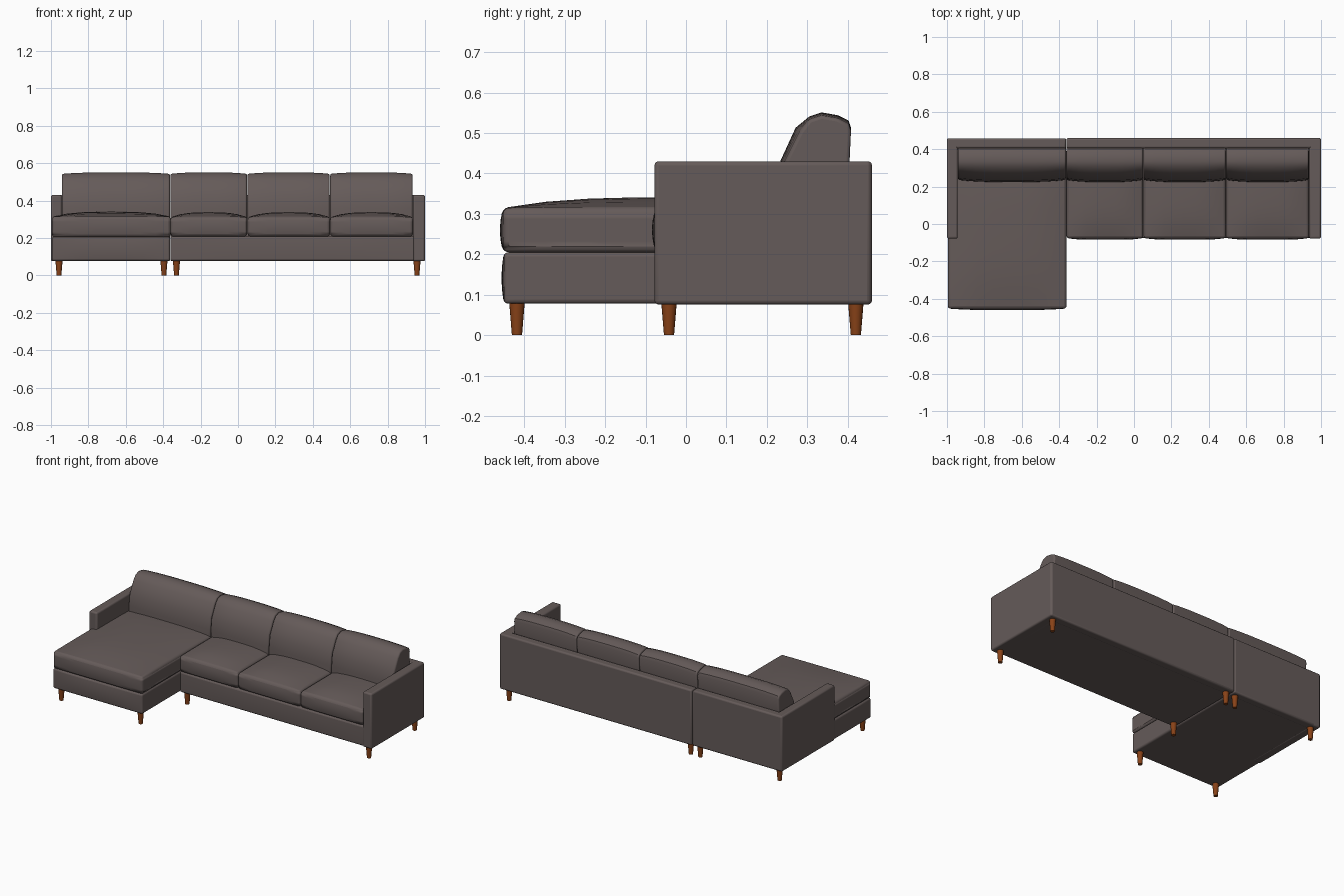
import bpy
import bmesh

cube = bpy.data.objects.get("Cube")
if cube:
    bpy.data.objects.remove(cube, do_unlink=True)


def make_material(name, rgb):
    mat = bpy.data.materials.new(name)
    mat.use_nodes = True
    color = (*rgb, 1.0)
    mat.diffuse_color = color
    mat.node_tree.nodes["Principled BSDF"].inputs["Base Color"].default_value = color
    return mat


fabric = make_material("taupe fabric", (0.13, 0.104, 0.1))
wood = make_material("brown wood", (0.25, 0.055, 0.009))


def finish(bm, name, mat, bevel, segments=3):
    """Turn a bmesh into a smooth object with rounded edges."""
    bmesh.ops.recalc_face_normals(bm, faces=bm.faces[:])
    mesh = bpy.data.meshes.new(name)
    bm.to_mesh(mesh)
    bm.free()
    mesh.materials.append(mat)
    obj = bpy.data.objects.new(name, mesh)
    bpy.context.collection.objects.link(obj)
    if bevel:
        mod = obj.modifiers.new("rounded edges", 'BEVEL')
        mod.width = bevel
        mod.segments = segments
        mod.limit_method = 'ANGLE'
        mod.angle_limit = 0.9
    bpy.ops.object.select_all(action='DESELECT')
    obj.select_set(True)
    bpy.context.view_layer.objects.active = obj
    bpy.ops.object.shade_smooth_by_angle(angle=0.7)
    return obj


def padded_box(name, x, y, z, bevel=0.01, crown=0.0, puff=0.0, cuts=7):
    """Box between limits; crown lifts its top, puff swells its front."""
    bm = bmesh.new()
    bmesh.ops.create_cube(bm, size=2)
    if crown or puff:
        bmesh.ops.subdivide_edges(bm, edges=bm.edges[:], cuts=cuts, use_grid_fill=True)
    for v in bm.verts:
        u, w, h = v.co
        lift = crown * (1 - abs(u) ** 3) * (1 - abs(w) ** 3) if h > 0.99 else 0
        swell = puff * (1 - u ** 4) * (1 - h * h) if w < -0.99 else 0
        v.co = [(a + b) / 2 + (b - a) / 2 * t for (a, b), t in zip((x, y, z), (u, w, h))]
        v.co.z += lift
        v.co.y -= swell
    return finish(bm, name, fabric, bevel)


def back_cushion(name, x0, x1, slices=12):
    """Leaning side profile swept along x, fuller in the middle."""
    profile = [(0.235, 0.29), (0.237, 0.36), (0.245, 0.43), (0.283, 0.505),
               (0.305, 0.533), (0.335, 0.543), (0.375, 0.536), (0.402, 0.523),
               (0.408, 0.505), (0.404, 0.42), (0.395, 0.29)]
    bm = bmesh.new()
    rings = []
    for i in range(slices + 1):
        t = 2 * i / slices - 1
        full = 1 - abs(t) ** 3
        ring = []
        for y, z in profile:
            dy = -0.012 * full if y < 0.3 else 0
            dz = 0.008 * full if z > 0.5 else 0
            ring.append(bm.verts.new(((x0 + x1) / 2 + t * (x1 - x0) / 2, y + dy, z + dz)))
        rings.append(ring)
    n = len(profile)
    for a, b in zip(rings, rings[1:]):
        for k in range(n):
            bm.faces.new((a[k], a[(k + 1) % n], b[(k + 1) % n], b[k]))
    bm.faces.new(rings[0])
    bm.faces.new(rings[-1])
    return finish(bm, name, fabric, 0.008)


def leg(name, x, y):
    bm = bmesh.new()
    bmesh.ops.create_cone(bm, cap_ends=True, segments=16, radius1=0.0125,
                          radius2=0.0195, depth=0.085)
    bmesh.ops.translate(bm, verts=bm.verts[:], vec=(x, y, 0.0425))
    return finish(bm, name, wood, 0)


# Bases and backs of the two joined sections
SEAM = -0.362
padded_box("chaise_base", (-0.995, SEAM - 0.001), (-0.45, 0.45), (0.078, 0.205), puff=0.006)
padded_box("sofa_base", (SEAM + 0.001, 0.99), (-0.073, 0.45), (0.078, 0.208), puff=0.003)
padded_box("chaise_back", (-0.998, SEAM - 0.001), (0.405, 0.458), (0.076, 0.43))
padded_box("sofa_back", (SEAM + 0.001, 0.998), (0.405, 0.46), (0.076, 0.43))

# Arms
padded_box("right_arm", (-1.0, -0.943), (-0.078, 0.458), (0.076, 0.43))
padded_box("left_arm", (0.937, 1.0), (-0.078, 0.458), (0.076, 0.43))

# Seat cushions
padded_box("chaise_cushion", (-0.994, SEAM + 0.001), (-0.452, 0.4), (0.205, 0.315),
           bevel=0.022, crown=0.026, puff=0.008)
seams = [SEAM, 0.05, 0.492, 0.936]
for i, (a, b) in enumerate(zip(seams, seams[1:])):
    padded_box(f"seat_cushion_{i + 1}", (a + 0.002, b - 0.001), (-0.076, 0.4),
               (0.209, 0.312), bevel=0.016, crown=0.026, puff=0.008)

# Back cushions
seams = [-0.942] + seams
for i, (a, b) in enumerate(zip(seams, seams[1:])):
    back_cushion(f"back_cushion_{i + 1}", a + 0.001, b - 0.002)

# Legs under the corners of each section
for section, xs, front in (("chaise", (-0.957, -0.396), -0.418),
                           ("sofa", (-0.329, 0.957), -0.042)):
    for side, x in zip(("right", "left"), xs):
        leg(f"{section}_front_{side}_leg", x, front)
        leg(f"{section}_back_{side}_leg", x, 0.42)
